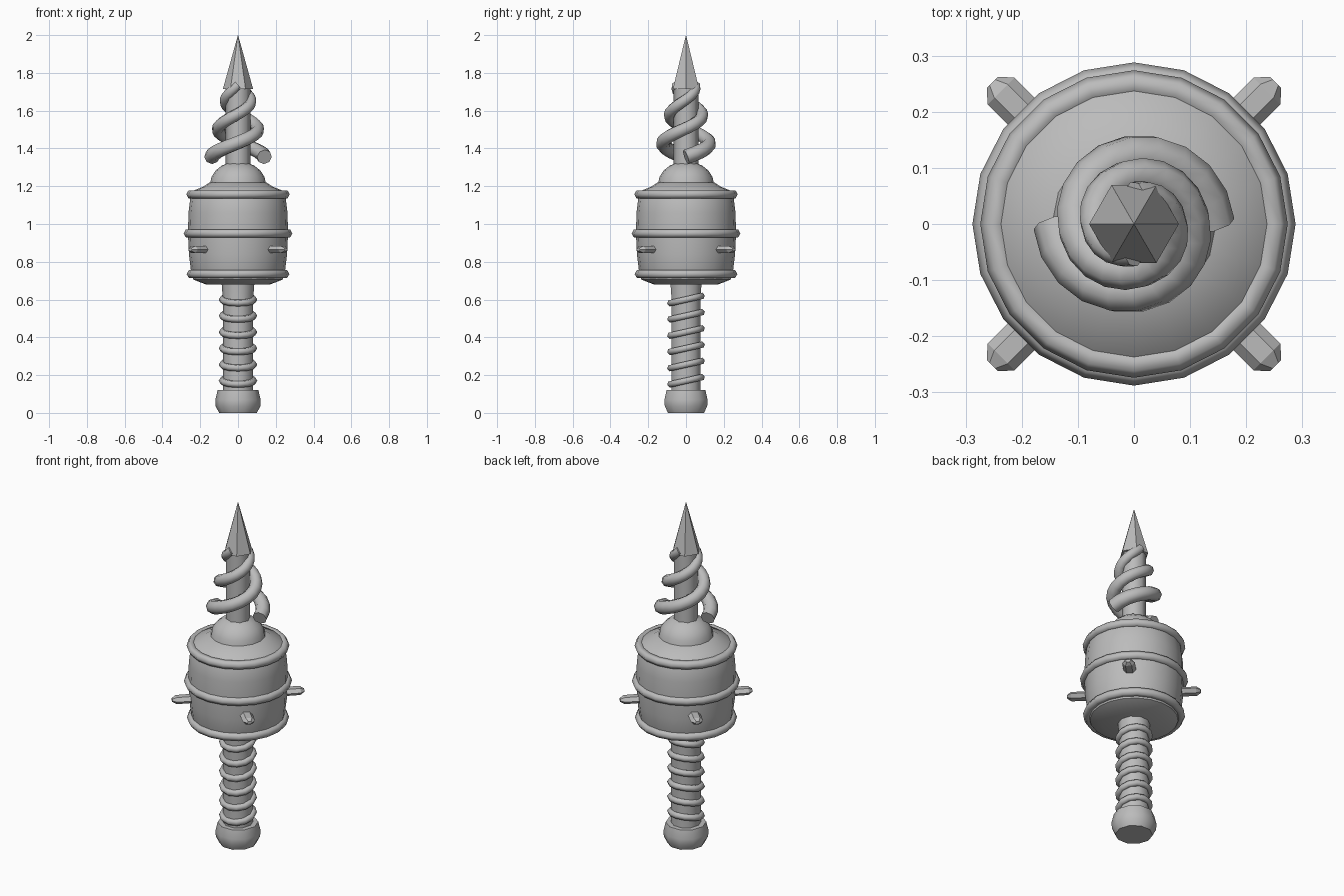
import bpy, bmesh, math
from mathutils import Matrix

if "Cube" in bpy.data.objects:
    bpy.data.objects.remove(bpy.data.objects["Cube"])

grey = bpy.data.materials.new("plain_grey")
grey.use_nodes = True
GREY = (0.5, 0.5, 0.5, 1)
grey.diffuse_color = GREY
grey.node_tree.nodes["Principled BSDF"].inputs["Base Color"].default_value = GREY


def finish(obj, name, angle=None):
    """Name the part, colour it and set its shading."""
    obj.name = name
    obj.data.materials.clear()
    obj.data.materials.append(grey)
    if angle:
        bpy.ops.object.select_all(action='DESELECT')
        obj.select_set(True)
        bpy.context.view_layer.objects.active = obj
        bpy.ops.object.shade_smooth_by_angle(angle=math.radians(angle))
    return obj


def lathe(name, profile, sides, angle=None):
    """Spin a (radius, height) profile around z; ends are capped flat."""
    bm = bmesh.new()
    rings = []
    for r, z in profile:
        rings.append([bm.verts.new((r * math.cos(math.tau * i / sides),
                                    r * math.sin(math.tau * i / sides), z))
                      for i in range(sides)])
    for low, high in zip(rings, rings[1:]):
        for i in range(sides):
            j = (i + 1) % sides
            bm.faces.new((low[i], low[j], high[j], high[i]))
    bm.faces.new(rings[0][::-1])
    bm.faces.new(rings[-1])
    bmesh.ops.remove_doubles(bm, verts=bm.verts, dist=1e-5)
    mesh = bpy.data.meshes.new(name)
    bm.to_mesh(mesh)
    bm.free()
    obj = bpy.data.objects.new(name, mesh)
    bpy.context.collection.objects.link(obj)
    return finish(obj, name, angle)


def ring(name, z, major, minor, sides, tilt=0):
    bpy.ops.mesh.primitive_torus_add(location=(0, 0, z), rotation=(tilt, 0, 0),
                                     major_radius=major, minor_radius=minor,
                                     major_segments=sides, minor_segments=6)
    return finish(bpy.context.object, name, 80)


def spiral(name, start, turns=1.25, steps=24):
    """Tapering tube that climbs counterclockwise around the shaft."""
    curve = bpy.data.curves.new(name, 'CURVE')
    curve.dimensions = '3D'
    curve.bevel_depth = 0.04
    curve.bevel_resolution = 2
    curve.use_fill_caps = True
    line = curve.splines.new('POLY')
    line.points.add(steps)
    for i, p in enumerate(line.points):
        t = i / steps
        a = start + math.tau * turns * t
        r = 0.14 - 0.09 * t
        p.co = (r * math.cos(a), r * math.sin(a), 1.355 + 0.38 * t, 1)
        p.radius = 1 - 0.35 * t
    obj = bpy.data.objects.new(name, curve)
    bpy.context.collection.objects.link(obj)
    bpy.ops.object.select_all(action='DESELECT')
    obj.select_set(True)
    bpy.context.view_layer.objects.active = obj
    bpy.ops.object.convert(target='MESH')
    return finish(bpy.context.object, name, 60)


# Handle: pommel, grip and tilted wrap bands
lathe("pommel", [(0.10, 0), (0.118, 0.035), (0.12, 0.07), (0.108, 0.12)], 10, 40)
lathe("grip", [(0.08, 0.1), (0.08, 0.6), (0.087, 0.69)], 10, 40)
for i in range(6):
    ring(f"grip_band_{i + 1}", 0.17 + 0.086 * i, 0.083, 0.019, 12, 0.22)

# Barrel-shaped head with three hoops
lathe("drum", [(0.17, 0.68), (0.235, 0.705), (0.247, 0.735), (0.26, 0.84),
               (0.265, 0.95), (0.262, 1.06), (0.25, 1.16), (0.24, 1.175),
               (0.185, 1.197), (0.15, 1.22)], 20, 40)
for label, z, major in (("lower", 0.735, 0.248), ("middle", 0.95, 0.264),
                        ("upper", 1.157, 0.25)):
    ring(f"{label}_hoop", z, major, 0.024, 20)

# Diagonal flattened pegs with chamfered ends
for i in range(4):
    peg = lathe(f"peg_{i + 1}", [(0.034, 0.22), (0.034, 0.335), (0.014, 0.357)], 6, 35)
    peg.data.transform(Matrix.Translation((0, 0, 0.865))
                       @ Matrix.Rotation(math.pi / 4 + math.pi / 2 * i, 4, 'Z')
                       @ Matrix.Diagonal((1, 1, 0.65, 1))
                       @ Matrix.Rotation(math.pi / 2, 4, 'Y')
                       @ Matrix.Rotation(math.pi / 2, 4, 'Z'))

# Dome, shaft and faceted spike
dome = [(0.148 * math.cos(math.pi / 2 * k / 5),
         1.21 + 0.122 * math.sin(math.pi / 2 * k / 5)) for k in range(6)]
lathe("dome", dome[:-1] + [(0.001, 1.332)], 16, 60)
lathe("shaft", [(0.065, 1.3), (0.065, 1.73)], 8, 50)
lathe("spike", [(0.08, 1.715), (0.0005, 2.0)], 6)

# Two intertwined spirals
for i in range(2):
    spiral(f"spiral_{i + 1}", math.pi * i)
